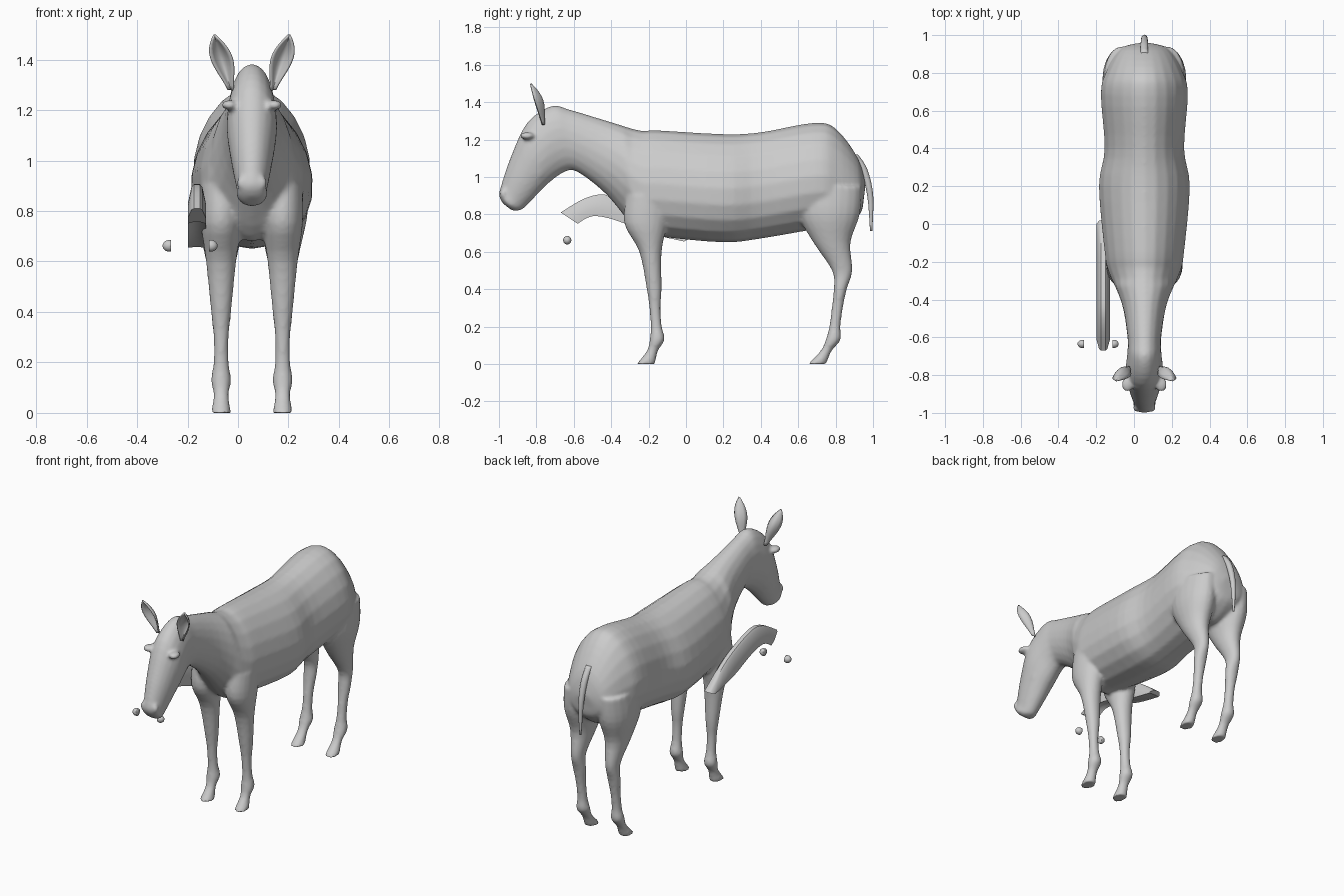
import bpy, bmesh, math
from mathutils import Vector, Matrix

cube = bpy.data.objects.get("Cube")
if cube:
    bpy.data.objects.remove(cube, do_unlink=True)

CENTRE = 0.055  # the animal's own middle plane
SHADE = (0.6, 0.6, 0.6, 1)

grey = bpy.data.materials.new("plain grey")
grey.use_nodes = True
grey.diffuse_color = SHADE
grey.node_tree.nodes["Principled BSDF"].inputs["Base Color"].default_value = SHADE


def finish(bm, name):
    """Turn a bmesh into a smooth-shaded object."""
    bmesh.ops.recalc_face_normals(bm, faces=bm.faces)
    mesh = bpy.data.meshes.new(name)
    bm.to_mesh(mesh)
    bm.free()
    mesh.materials.append(grey)
    for polygon in mesh.polygons:
        polygon.use_smooth = True
    obj = bpy.data.objects.new(name, mesh)
    bpy.context.collection.objects.link(obj)
    return obj


def flow(stations, steps=4):
    """Pass a smooth spline through a few stations of equal length."""
    points = [Vector(s) for s in stations]
    padded = [points[0]] + points + [points[-1]]
    result = []
    for before, start, end, after in zip(padded, padded[1:], padded[2:], padded[3:]):
        lead, trail = (end - before) / 2, (after - start) / 2
        for k in range(steps):
            t = k / steps
            ease = t * t * (3 - 2 * t)
            result.append(start.lerp(end, ease) + lead * t * (1 - t) ** 2
                          - trail * t * t * (1 - t))
    return result + [points[-1]]


def skin(bm, rings, closed=True):
    """Bridge point rings with quads, capping closed ones."""
    rows = [[bm.verts.new(p) for p in ring] for ring in rings]
    count = len(rows[0])
    for a, b in zip(rows, rows[1:]):
        for i in range(count if closed else count - 1):
            j = (i + 1) % count
            bm.faces.new((a[i], a[j], b[j], b[i]))
    if closed:
        bm.faces.new(rows[0])
        bm.faces.new(rows[-1])


def oval(top, bottom, half, x=CENTRE, egg=0.0, count=20):
    """Oval ring between two side-view points, wider towards the bottom."""
    top, bottom = Vector((x, *top)), Vector((x, *bottom))
    middle, arm = (top + bottom) / 2, (top - bottom) / 2
    ring = []
    for i in range(count):
        angle = math.tau * i / count
        rise = math.sin(angle)
        ring.append(middle + arm * rise
                    + Vector((half * math.cos(angle) * (1 - egg * rise), 0, 0)))
    return ring


def ball(bm, centre, size):
    place = Matrix.Translation(centre) @ Matrix.Diagonal((*size, 1))
    bmesh.ops.create_uvsphere(bm, u_segments=20, v_segments=12, radius=1, matrix=place)


def leg(bm, upper, foot_y, lean, side):
    """Upper leg stations, then the shared shin, fetlock and hoof."""
    shin = [(z, foot_y + lean * z + front, foot_y + lean * z + back, half)
            for z, front, back, half in SHIN]
    skin(bm, [oval((front, z), (back, z), half, CENTRE + side * 0.122)
              for z, front, back, half in flow(upper + shin)])


# Trunk, neck and head: top y, z, bottom y, z, half width
TRUNK = [
    (0.96, 0.96, 0.95, 0.88, 0.05), (0.92, 1.1, 0.93, 0.8, 0.13),
    (0.8, 1.26, 0.82, 0.72, 0.2), (0.68, 1.29, 0.7, 0.72, 0.23),
    (0.4, 1.24, 0.4, 0.67, 0.21), (0.2, 1.23, 0.2, 0.65, 0.24),
    (-0.15, 1.25, -0.14, 0.68, 0.21), (-0.25, 1.25, -0.25, 0.7, 0.19),
    (-0.42, 1.3, -0.42, 0.9, 0.12), (-0.62, 1.36, -0.57, 1.02, 0.09),
    (-0.72, 1.38, -0.64, 1.03, 0.09), (-0.85, 1.29, -0.73, 0.97, 0.1),
    (-0.94, 1.1, -0.81, 0.89, 0.08), (-0.99, 0.95, -0.87, 0.83, 0.06),
    (-1, 0.9, -0.9, 0.82, 0.06), (-0.98, 0.86, -0.93, 0.82, 0.03)]

# Legs: height, front y, back y, half width; the shin is relative to the foot
HIND = [(0.95, 0.6, 0.94, 0.09), (0.8, 0.6, 0.93, 0.1), (0.65, 0.68, 0.88, 0.07),
        (0.5, 0.78, 0.89, 0.04), (0.4, 0.79, 0.86, 0.04)]
FORE = [(0.9, -0.32, -0.08, 0.08), (0.75, -0.33, -0.1, 0.08), (0.6, -0.25, -0.13, 0.06),
        (0.4, -0.21, -0.13, 0.04)]
SHIN = [(0.3, -0.03, 0.03, 0.03), (0.2, -0.03, 0.03, 0.03), (0.13, -0.04, 0.04, 0.04),
        (0.07, -0.06, 0.0, 0.03), (0, -0.12, -0.02, 0.04)]

bm = bmesh.new()
skin(bm, [oval((ty, tz), (by, bz), half, egg=0.15 if ty > -0.3 else 0)
          for ty, tz, by, bz, half in flow(TRUNK)])
for side in (-1, 1):
    leg(bm, HIND, 0.77, 0.13, side)
    leg(bm, FORE, -0.145, -0.07, side)
    for centre, size in (
            ((0.09, -0.85, 1.22), (0.03, 0.04, 0.02)),     # brow
            ((0.07, -0.8, 1.08), (0.02, 0.06, 0.09)),      # cheek
            ((0.04, -0.975, 0.91), (0.02, 0.02, 0.03))):   # nostril
        offset, y, z = centre
        ball(bm, (CENTRE + side * offset, y, z), size)
ball(bm, (CENTRE, 0.59, 0.74), (0.04, 0.06, 0.03))         # groin fold
body = finish(bm, "body")
blend = body.modifiers.new("blend", 'REMESH')
blend.mode = 'VOXEL'
blend.voxel_size = 0.01
blend.use_smooth_shade = True
relax = body.modifiers.new("relax", 'SMOOTH')
relax.factor = 0.5
relax.iterations = 6

# Ears: leaves cupped towards the front
for side, label in ((-1, "right"), (1, "left")):
    bm = bmesh.new()
    rows = []
    for i in range(13):
        t = i / 12
        half = 0.045 * math.sin(math.pi * (0.1 + 0.87 * t ** 1.4))
        root = Vector((CENTRE + side * (0.083 + 0.065 * t), -0.765 - 0.065 * t, 1.28 + 0.22 * t))
        rows.append([root + Vector((side * half * v, half * (0.9 - v * v), 0))
                     for v in (k / 4 for k in range(-4, 5))])
    skin(bm, rows, closed=False)
    ear = finish(bm, label + "_ear")
    ear.modifiers.new("thickness", 'SOLIDIFY').thickness = 0.008

# Tail: y, z, radius
TAIL = [(0.9, 1.12, 0.02), (0.95, 1.04, 0.02), (0.985, 0.9, 0.016), (0.99, 0.71, 0.006)]
bm = bmesh.new()
skin(bm, [oval((y - r, z), (y + r, z), r) for y, z, r in flow(TAIL)])
finish(bm, "tail")

# Loose mane strip: base y, z and crest y, z; wide at the base
MANE = [(-0.58, 0.75, -0.67, 0.81), (-0.5, 0.79, -0.53, 0.89), (-0.38, 0.77, -0.4, 0.9),
        (-0.2, 0.7, -0.17, 0.81), (-0.01, 0.655, 0.02, 0.67)]
HALF = [(0.015, 0.1), (0.036, 0), (0.036, 0.35), (0.022, 0.9), (0.012, 1)]
outline = HALF + [(-x, t) for x, t in reversed(HALF)]
bm = bmesh.new()
skin(bm, [[(x - 0.163, by + (cy - by) * t, bz + (cz - bz) * t) for x, t in outline]
          for by, bz, cy, cz in flow(MANE)])
mane = finish(bm, "mane_strip")
bpy.context.view_layer.objects.active = mane
mane.select_set(True)
bpy.ops.object.shade_smooth_by_angle(angle=math.radians(35))

# Loose eyes: outward-facing half balls
for side, label in ((-1, "right"), (1, "left")):
    bm = bmesh.new()
    ball(bm, (0, 0, 0), (0.026, 0.022, 0.023))
    bmesh.ops.bisect_plane(bm, geom=bm.verts[:] + bm.edges[:] + bm.faces[:],
                           plane_co=(-side * 0.008, 0, 0), plane_no=(side, 0, 0),
                           clear_inner=True)
    bmesh.ops.holes_fill(bm, edges=[e for e in bm.edges if e.is_boundary])
    eye = finish(bm, label + "_eye")
    eye.location = (-0.19 + side * 0.083, -0.635, 0.662)
